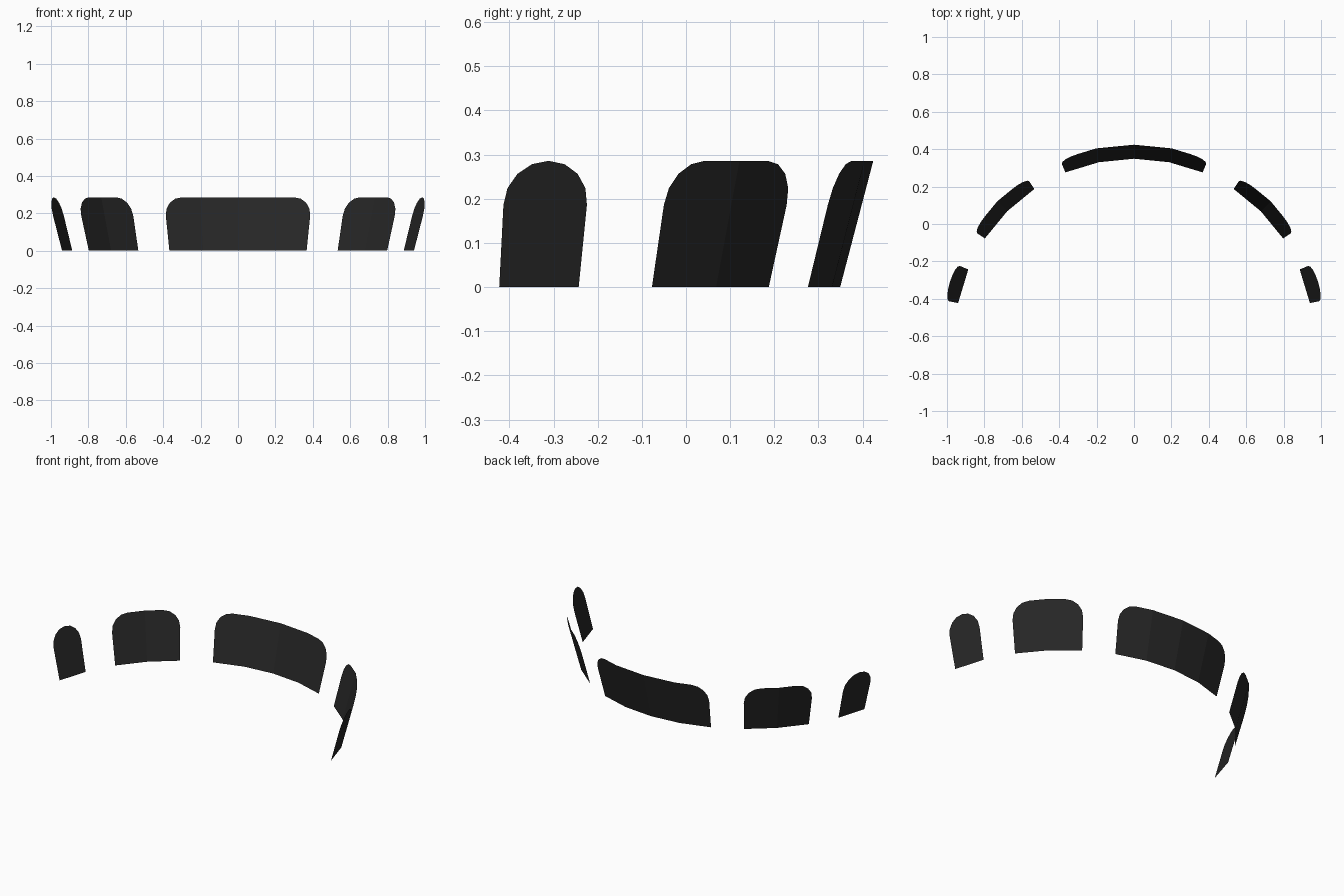
import bpy
import bmesh
from math import sin, cos, pi, floor, radians
from mathutils import Vector

cube = bpy.data.objects.get("Cube")
if cube:
    bpy.data.objects.remove(cube, do_unlink=True)

STEP = 2 * pi / 32          # one flat facet of the flaring ring
R_BOTTOM, R_TOP = 0.959, 1.034
HEIGHT, CORNER = 0.286, 0.1
CENTRE_Y = -0.61
ARC_STEPS = 4

dark = bpy.data.materials.new("charcoal")
dark.use_nodes = True
colour = (0.02, 0.02, 0.02, 1)
dark.diffuse_color = colour
bsdf = dark.node_tree.nodes["Principled BSDF"]
bsdf.inputs["Base Color"].default_value = colour
bsdf.inputs["Roughness"].default_value = 0.8


def ring_point(t, z):
    """Point on the faceted cone; t counts facets from the back centre."""
    r = R_BOTTOM + (R_TOP - R_BOTTOM) * z / HEIGHT
    k = floor(t + 1e-6)
    a, b = (Vector((r * sin(i * STEP), CENTRE_Y + r * cos(i * STEP), z))
            for i in (k, k + 1))
    return a.lerp(b, t - k)


def panel(name, start, end):
    """Thin sheet from facet start to end with both top corners rounded."""
    columns = {}
    for i in range(ARC_STEPS + 1):
        a = i / ARC_STEPS * pi / 2
        inset = 0.5 * (1 - cos(a))
        z = HEIGHT - CORNER * (1 - sin(a))
        columns[round(start + inset, 5)] = z
        columns[round(end - inset, 5)] = z
    for k in range(start + 1, end):
        columns[float(k)] = HEIGHT

    bm = bmesh.new()
    rows = [(bm.verts.new(ring_point(t, 0)), bm.verts.new(ring_point(t, z)))
            for t, z in sorted(columns.items())]
    for (b0, t0), (b1, t1) in zip(rows, rows[1:]):
        bm.faces.new((b0, b1, t1, t0))
    mesh = bpy.data.meshes.new(name)
    bm.to_mesh(mesh)
    bm.free()
    mesh.materials.append(dark)
    bpy.context.collection.objects.link(bpy.data.objects.new(name, mesh))


# Wide panel at the back, then a pair on each side
panel("back_panel", -2, 2)
for side, s in (("left", 1), ("right", -1)):
    panel(side + "_middle_panel", *sorted((3 * s, 5 * s)))
    panel(side + "_end_panel", *sorted((6 * s, 7 * s)))
